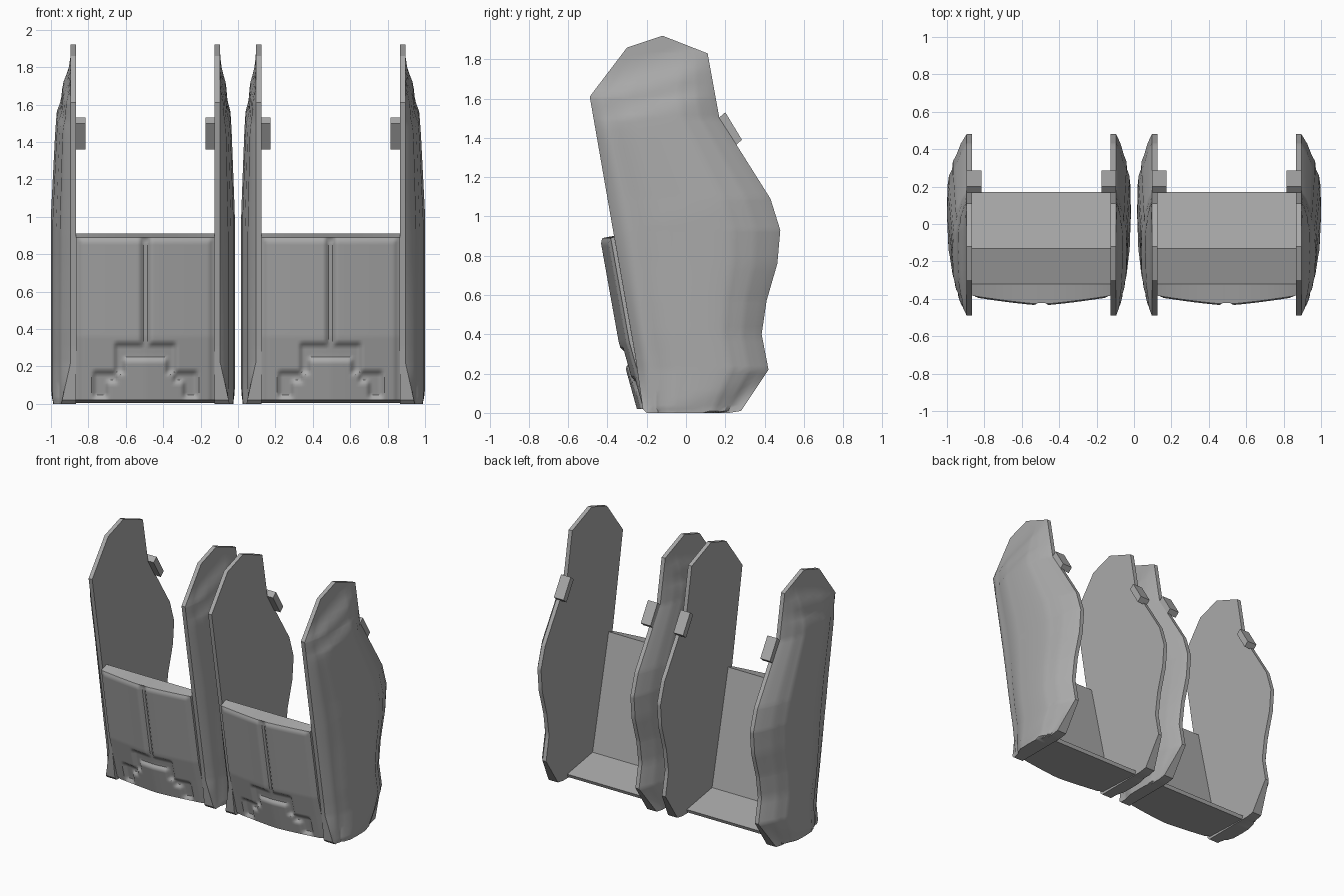
import bpy, bmesh, math

old = bpy.data.objects.get("Cube")
if old:
    bpy.data.objects.remove(old, do_unlink=True)

grey = bpy.data.materials.new("plain grey")
grey.use_nodes = True
grey.diffuse_color = (0.4, 0.4, 0.4, 1)
grey.node_tree.nodes["Principled BSDF"].inputs["Base Color"].default_value = (0.4, 0.4, 0.4, 1)

CENTRE, HALF, RIM = 0.495, 0.37, 0.03


def lerp(knots, v):
    """Piecewise linear lookup."""
    if v <= knots[0][0]:
        return knots[0][1]
    for (a, p), (b, q) in zip(knots, knots[1:]):
        if v <= b:
            return p + (q - p) * (v - a) / (b - a)
    return knots[-1][1]


def finish(name, bm, angle):
    bmesh.ops.remove_doubles(bm, verts=bm.verts, dist=0.0005)
    bmesh.ops.recalc_face_normals(bm, faces=bm.faces)
    mesh = bpy.data.meshes.new(name)
    bm.to_mesh(mesh)
    bm.free()
    mesh.materials.append(grey)
    obj = bpy.data.objects.new(name, mesh)
    bpy.context.collection.objects.link(obj)
    bpy.ops.object.select_all(action="DESELECT")
    obj.select_set(True)
    bpy.context.view_layer.objects.active = obj
    bpy.ops.object.shade_smooth_by_angle(angle=math.radians(angle))
    return obj


# Side panel outline, as front and back edge by height
FRONT = [(0, -0.2), (0.02, -0.22), (0.3, -0.26), (0.95, -0.375), (1.61, -0.49), (1.86, -0.30), (1.92, -0.12)]
BACK = [(0, 0.22), (0.01, 0.28), (0.22, 0.42), (0.40, 0.385), (0.57, 0.41), (0.76, 0.465), (0.93, 0.48),
        (1.09, 0.43), (1.36, 0.26), (1.50, 0.17), (1.83, 0.11), (1.92, -0.12)]
# Bulge across the width, and its height up the panel
ACROSS = [(0, 0), (0.05, 0.4), (0.10, 0.55), (0.14, 0.57), (0.18, 0.74), (0.24, 0.82), (0.28, 0.92), (0.5, 1),
          (0.68, 0.97), (0.74, 0.9), (0.78, 0.74), (0.83, 0.7), (0.87, 0.52), (0.94, 0.3), (1, 0)]
UPWARD = [(0, 0.9), (0.05, 1), (1.0, 1), (1.5, 0.78), (1.58, 0.72), (1.64, 0.5), (1.72, 0.42), (1.79, 0.12), (1.86, 0)]


def side_panel(name, centre, side, bulge):
    bm = bmesh.new()
    heights = sorted({k[0] for k in FRONT + BACK} | {round(0.04 * i, 2) for i in range(1, 48)})
    steps = sorted({k[0] for k in ACROSS} | {0.34, 0.42, 0.6})
    sheets = [[], []]
    for z in heights:
        yf, yb = lerp(FRONT, z), lerp(BACK, z)
        inner, outer = [], []
        for t in steps:
            y = yf + (yb - yf) * t
            out = bulge * lerp(ACROSS, t) * lerp(UPWARD, z - 0.28 * y)
            foot = 0.05 * max(0, 1 - z / 0.22)      # thick edge at the foot
            out = max(out, foot)
            inner.append(bm.verts.new((centre + side * HALF, y, z)))
            outer.append(bm.verts.new((centre + side * (HALF + RIM + out), y, z)))
        sheets[0].append(inner)
        sheets[1].append(outer)
    rows, cols = len(heights), len(steps)
    for s in sheets:
        for i in range(rows - 1):
            for j in range(cols - 1):
                bm.faces.new((s[i][j], s[i][j + 1], s[i + 1][j + 1], s[i + 1][j]))
    edge = [(0, j) for j in range(cols)] + [(i, cols - 1) for i in range(1, rows)]
    edge += [(rows - 1, j) for j in range(cols - 2, -1, -1)] + [(i, 0) for i in range(rows - 2, 0, -1)]
    a, b = sheets
    for (i, j), (k, l) in zip(edge, edge[1:] + edge[:1]):
        bm.faces.new((a[i][j], a[k][l], b[k][l], b[i][j]))
    finish(name, bm, 32)


def clip(name, centre, side):
    # Small slanted tab on the back edge, reaching inward
    bm = bmesh.new()
    pts = [(0.165, 1.50), (0.20, 1.53), (0.285, 1.39), (0.25, 1.36)]
    ends = [[bm.verts.new((centre + side * d, y, z)) for y, z in pts] for d in (0.32, 0.40)]
    bm.faces.new(ends[0])
    bm.faces.new(ends[1])
    for i in range(4):
        j = (i + 1) % 4
        bm.faces.new((ends[0][i], ends[0][j], ends[1][j], ends[1][i]))
    finish(name, bm, 10)


def ramp(v):
    v = min(1, max(0, v))
    return v * v * (3 - 2 * v)


def stepped(x, z, boxes, soft=0.03):
    """Soft mask of stacked boxes given as (half width, top)."""
    return max(ramp((w - abs(x)) / soft + 0.5) * ramp((top - z) / soft + 0.5) for w, top in boxes)


RECESS = [(0.022, 0.885), (0.16, 0.32), (0.275, 0.17)]
BOSS = [(0.115, 0.24), (0.155, 0.165), (0.205, 0.12)]
FACE = [(0.02, -0.25), (0.2, -0.30), (0.36, -0.345), (0.89, -0.44)]


def front_y(x, z):
    y = lerp(FACE, z) + 0.045 * (abs(x) / HALF) ** 1.3
    cut = stepped(x, z, RECESS) * (1 - stepped(x, z, BOSS)) * ramp((z - 0.02) / 0.03)
    border = max(ramp((abs(x) - 0.335) / 0.03), ramp((z - 0.865) / 0.025))
    return y + 0.022 * cut + 0.012 * border


def front_panel(name, centre):
    # Closed cross-section swept over the width: face, top, inner wall, floor, underside
    bm = bmesh.new()
    nx, nz = 72, 64
    loops = []
    for i in range(nx + 1):
        x = -HALF + 2 * HALF * i / nx
        ring = [(front_y(x, z), z) for z in (0.02 + 0.87 * k / nz for k in range(nz + 1))]
        ring += [(-0.32, 0.91), (-0.13, 0.08), (0.17, 0.03), (0.16, 0.005)]
        loops.append([bm.verts.new((centre + x, y, z)) for y, z in ring])
    n = len(loops[0])
    for a, b in zip(loops, loops[1:]):
        for k in range(n):
            bm.faces.new((a[k], a[(k + 1) % n], b[(k + 1) % n], b[k]))
    bm.faces.new(loops[0])
    bm.faces.new(loops[-1])
    finish(name, bm, 35)


# Two matching units side by side
for label, sign in (("right", -1), ("left", 1)):
    c = CENTRE * sign
    front_panel(label + "_front_panel", c)
    for place, side, bulge in (("outer", sign, 0.105), ("inner", -sign, 0.078)):
        side_panel(f"{label}_{place}_side_panel", c, side, bulge)
        clip(f"{label}_{place}_clip", c, side)
